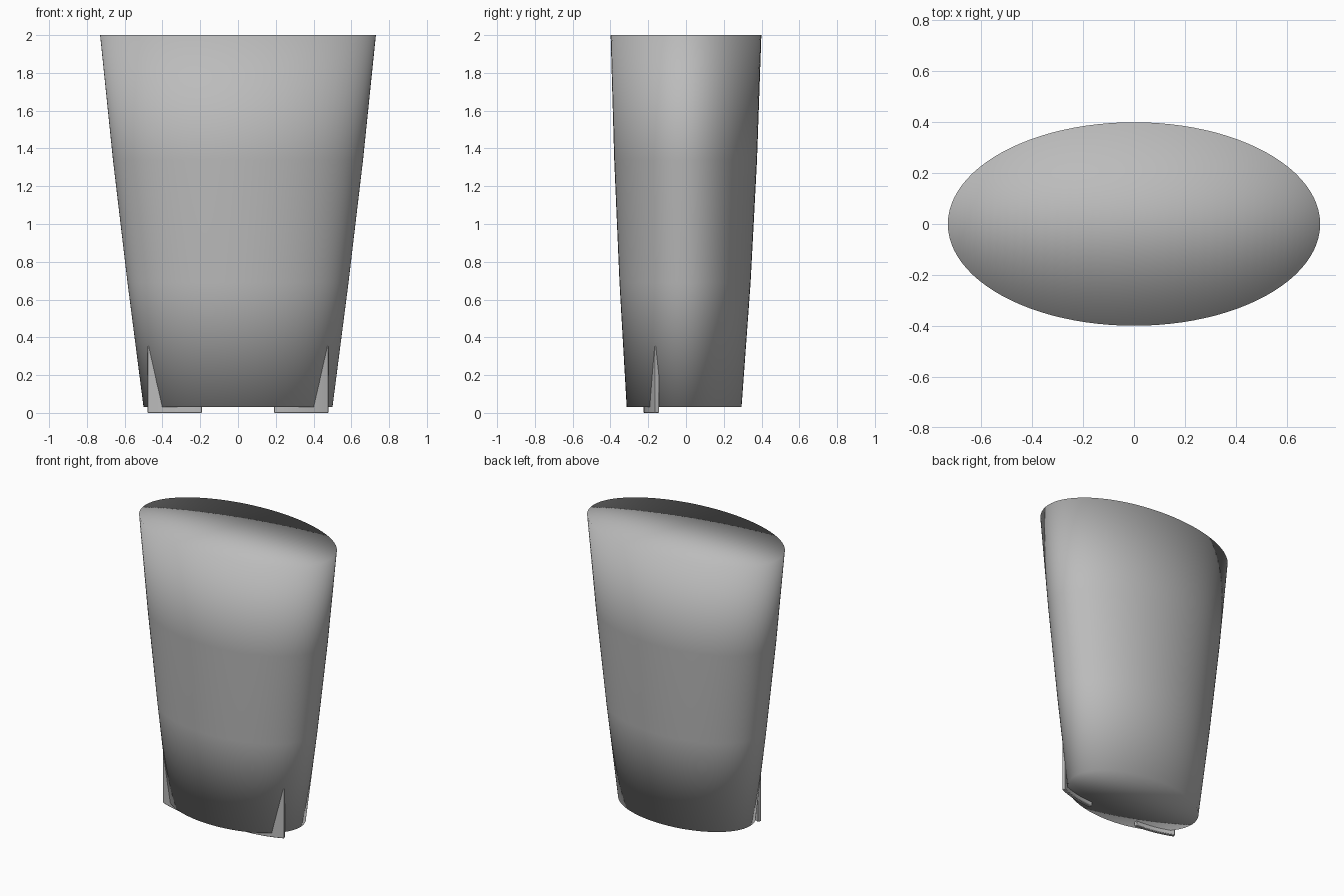
import bpy, bmesh, math

if "Cube" in bpy.data.objects:
    bpy.data.objects.remove(bpy.data.objects["Cube"])

grey = bpy.data.materials.new("mid_grey")
grey.diffuse_color = (0.5, 0.5, 0.5, 1)
grey.use_nodes = True
grey.node_tree.nodes["Principled BSDF"].inputs["Base Color"].default_value = grey.diffuse_color


def finish(name, bm):
    bmesh.ops.recalc_face_normals(bm, faces=bm.faces[:])
    mesh = bpy.data.meshes.new(name)
    bm.to_mesh(mesh)
    bm.free()
    mesh.materials.append(grey)
    obj = bpy.data.objects.new(name, mesh)
    bpy.context.collection.objects.link(obj)
    return obj


# Tapered elliptical body: (z, half width, half depth, y centre)
N = 96
rings = [(0.03, 0.50, 0.304, -0.01), (0.69, 0.585, 0.347, -0.005),
         (1.34, 0.662, 0.378, -0.002), (2.0, 0.73, 0.399, 0.0)]
bm = bmesh.new()
loops = []
for z, a, b, cy in rings:
    loops.append([bm.verts.new((a * math.cos(2 * math.pi * i / N),
                                cy + b * math.sin(2 * math.pi * i / N), z))
                  for i in range(N)])
for lo, hi in zip(loops, loops[1:]):
    for i in range(N):
        j = (i + 1) % N
        bm.faces.new((lo[i], lo[j], hi[j], hi[i]))

# Flat ends filled with strips running front to back
for loop in (loops[0], loops[-1]):
    for i in range(N // 2):
        quad = [loop[i], loop[i + 1], loop[-i - 1], loop[-i % N]]
        bm.faces.new(list(dict.fromkeys(quad)))
body = finish("body", bm)
body.data.shade_smooth()


# Curved upright fins that carry the body at the front
def make_foot(name, side):
    bm = bmesh.new()
    steps, t = 14, 0.012
    sections = []
    for i in range(steps + 1):
        x = 0.19 + 0.285 * i / steps
        u = (x - 0.19) / 0.285
        y = -0.212 + 0.06 * u * u
        slope = 0.12 * u / 0.285
        k = t / math.hypot(1, slope)
        nx, ny = slope * k, -k
        sections.append([bm.verts.new((side * (x + s * nx), y + s * ny, z))
                         for s, z in ((-1, 0), (1, 0), (1, 0.355), (-1, 0.355))])
    for p, q in zip(sections, sections[1:]):
        for i in range(4):
            j = (i + 1) % 4
            bm.faces.new((p[i], p[j], q[j], q[i]))
    bm.faces.new(sections[0])
    bm.faces.new(sections[-1])
    foot = finish(name, bm)
    bevel = foot.modifiers.new("soft_edges", 'BEVEL')
    bevel.width = 0.004
    bevel.segments = 2
    bevel.limit_method = 'ANGLE'
    bpy.ops.object.select_all(action='DESELECT')
    foot.select_set(True)
    bpy.context.view_layer.objects.active = foot
    bpy.ops.object.shade_smooth_by_angle(angle=math.radians(30))


make_foot("foot_right", 1)
make_foot("foot_left", -1)
